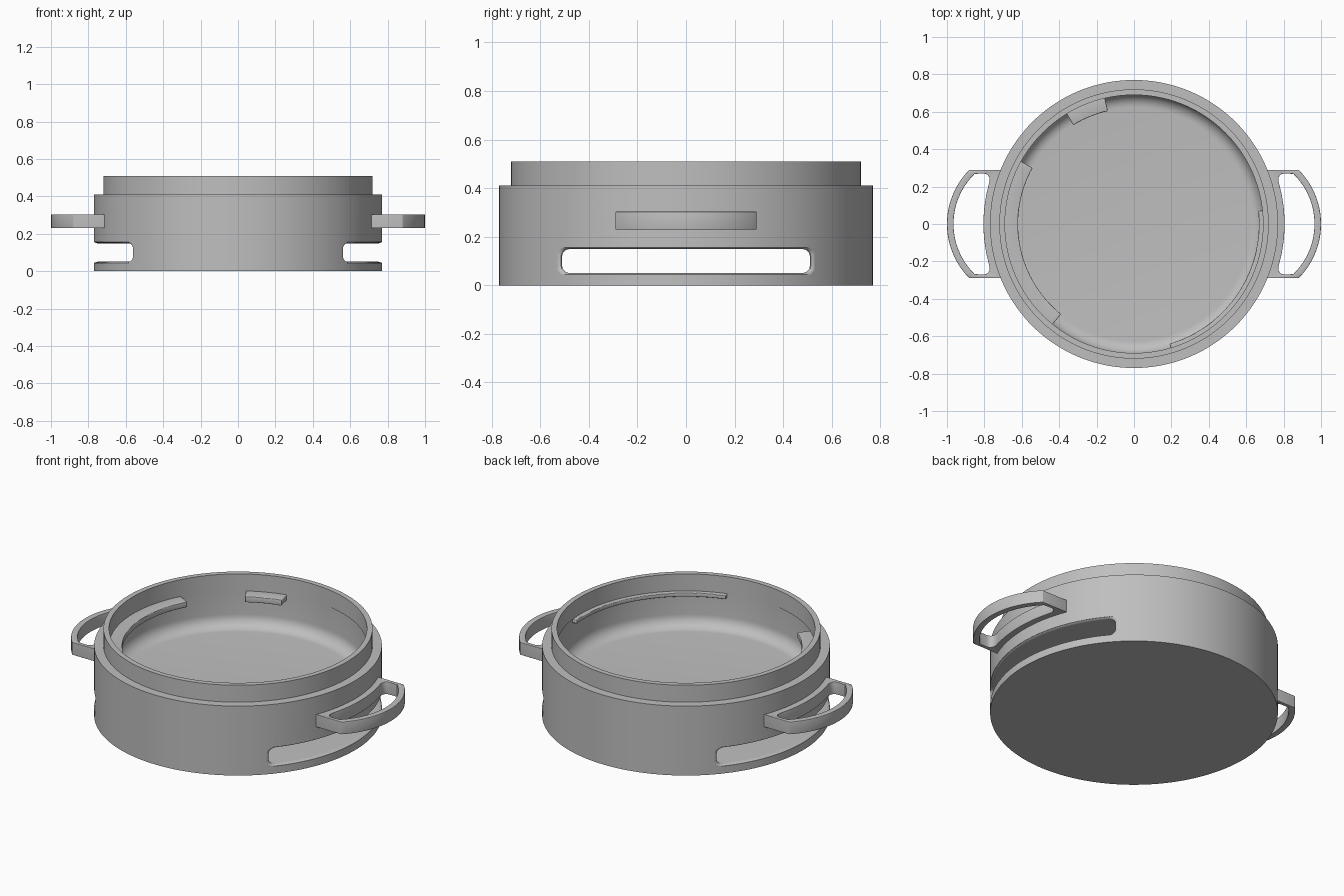
import bpy, bmesh
from math import sin, cos, pi, sqrt, radians

if "Cube" in bpy.data.objects:
    bpy.data.objects.remove(bpy.data.objects["Cube"], do_unlink=True)

grey = bpy.data.materials.new("plain_grey")
grey.use_nodes = True
grey.diffuse_color = (0.52, 0.52, 0.52, 1)
grey.node_tree.nodes["Principled BSDF"].inputs["Base Color"].default_value = grey.diffuse_color

R = 0.77


def make(name, bm):
    bmesh.ops.recalc_face_normals(bm, faces=bm.faces)
    mesh = bpy.data.meshes.new(name)
    bm.to_mesh(mesh)
    bm.free()
    mesh.materials.append(grey)
    ob = bpy.data.objects.new(name, mesh)
    bpy.context.collection.objects.link(ob)
    return ob


def select(ob):
    bpy.ops.object.select_all(action='DESELECT')
    ob.select_set(True)
    bpy.context.view_layer.objects.active = ob


def smooth(ob):
    select(ob)
    bpy.ops.object.shade_smooth_by_angle(angle=radians(30))


def bridge(bm, rings, closed=False):
    """Join equal-length vertex rings with quads."""
    pairs = list(zip(rings, rings[1:]))
    if closed:
        pairs.append((rings[-1], rings[0]))
    for a, b in pairs:
        for i in range(len(a)):
            j = (i + 1) % len(a)
            bm.faces.new((a[i], a[j], b[j], b[i]))


def lathe(name, profile, steps=160):
    bm = bmesh.new()
    rings = [[bm.verts.new((r * cos(2 * pi * i / steps), r * sin(2 * pi * i / steps), z))
              for i in range(steps)] for r, z in profile]
    bridge(bm, rings)
    bm.faces.new(rings[0])
    bm.faces.new(rings[-1])
    return make(name, bm)


def bevel(ob, width):
    mod = ob.modifiers.new("rounded_edges", 'BEVEL')
    mod.width = width
    mod.segments = 3
    mod.limit_method = 'ANGLE'
    mod.angle_limit = radians(40)
    select(ob)
    bpy.ops.object.modifier_apply(modifier=mod.name)
    smooth(ob)


# Pot body: stepped outside, hollow inside with a rounded floor edge
profile = [(R, 0), (R, 0.41), (0.72, 0.41), (0.72, 0.51), (0.69, 0.51),
           (0.69, 0.41), (0.695, 0.41)]
for i in range(9):
    a = pi / 2 * i / 8
    profile.append((0.625 + 0.07 * cos(a), 0.27 - 0.07 * sin(a)))
body = lathe("pot_body", profile)


# Tunnel through the base, flaring into rounded mouths at the wall
def slot_outline(e):
    hy, hz, r = 0.51 + 0.03 * e, 0.049 + 0.011 * e, 0.03
    pts = []
    for q, (sy, sz) in enumerate([(1, 1), (-1, 1), (-1, -1), (1, -1)]):
        for k in range(6):
            a = pi / 2 * (q + k / 5)
            pts.append((sy * (hy - r) + r * cos(a), 0.1 + sz * (hz - r) + r * sin(a)))
        if q % 2 == 0:
            for k in range(1, 40):
                pts.append((sy * (hy - r) * (1 - k / 20), 0.1 + sz * hz))
    return pts


bm = bmesh.new()
depths = [0.06, 0.15, 0.3, 0.5, 0.75, 1]
rings = []
for side in (1, -1):
    group = []
    for u in depths:
        outline = slot_outline(1 - sqrt(1 - (1 - u) ** 2))
        if u == depths[0]:
            group.append([bm.verts.new((side, y, z)) for y, z in outline])
        group.append([bm.verts.new((side * (sqrt(R * R - y * y) - 0.025 * u), y, z))
                      for y, z in outline])
    rings += group if side > 0 else group[::-1]
bridge(bm, rings)
bm.faces.new(rings[0])
bm.faces.new(rings[-1])
cutter = make("slot_cutter", bm)
cutter.hide_render = True
cut = body.modifiers.new("slot", 'BOOLEAN')
cut.operation = 'DIFFERENCE'
cut.solver = 'EXACT'
cut.object = cutter
select(body)
bpy.ops.object.modifier_apply(modifier=cut.name)
bpy.data.objects.remove(cutter, do_unlink=True)
smooth(body)


# Side handles: bowed grip, straight arms and a pad hugging the wall
def handle(name, side):
    outer, inner = [], []
    n = 24
    for i in range(n + 1):
        t = 2 * i / n - 1
        a = t * radians(45)
        outer.append((0.59 + 0.41 * cos(a), 0.41 * sin(a)))
        y = 0.268 * t
        inner.append((0.59 + sqrt(0.375 ** 2 - y * y), y))
    pad = [(0.27, 0.05), (0.268, 0.033), (0.262, 0.02), (0.25, 0.008), (0.23, 0)]
    pad += [(0.23 * (1 - k / 8), 0) for k in range(1, 8)]
    pad += [(0, 0)] + [(-y, d) for y, d in reversed(pad)]
    for y, d in pad:
        outer.append((0.70, y * 0.29 / 0.27))
        inner.append((sqrt(0.805 ** 2 - y * y) + d, y))
    bm = bmesh.new()
    loops = [[bm.verts.new((side * x, y, z)) for x, y in pts]
             for pts, z in ((outer, 0.23), (outer, 0.303), (inner, 0.303), (inner, 0.23))]
    bridge(bm, loops, closed=True)
    bevel(make(name, bm), 0.009)


handle("left_handle", 1)
handle("right_handle", -1)


# Locking tabs under the neck, inside the wall
def tab(name, start, end, inner_r, low, high=0.408):
    bm = bmesh.new()
    n = max(8, int((end - start) / 2))
    sections = []
    for i in range(n + 1):
        a = radians(start + (end - start) * i / n)
        sections.append([bm.verts.new((r * cos(a), r * sin(a), z)) for r, z in
                         ((inner_r, low), (inner_r, high), (0.72, high), (0.72, low))])
    bridge(bm, sections)
    bm.faces.new(sections[0])
    bm.faces.new(sections[-1])
    bevel(make(name, bm), 0.004)


tab("long_tab", 151, 231, 0.62, 0.375)
tab("short_tab", 103, 121.5, 0.62, 0.375)
tab("thin_tab", -73.5, 6, 0.668, 0.385)
